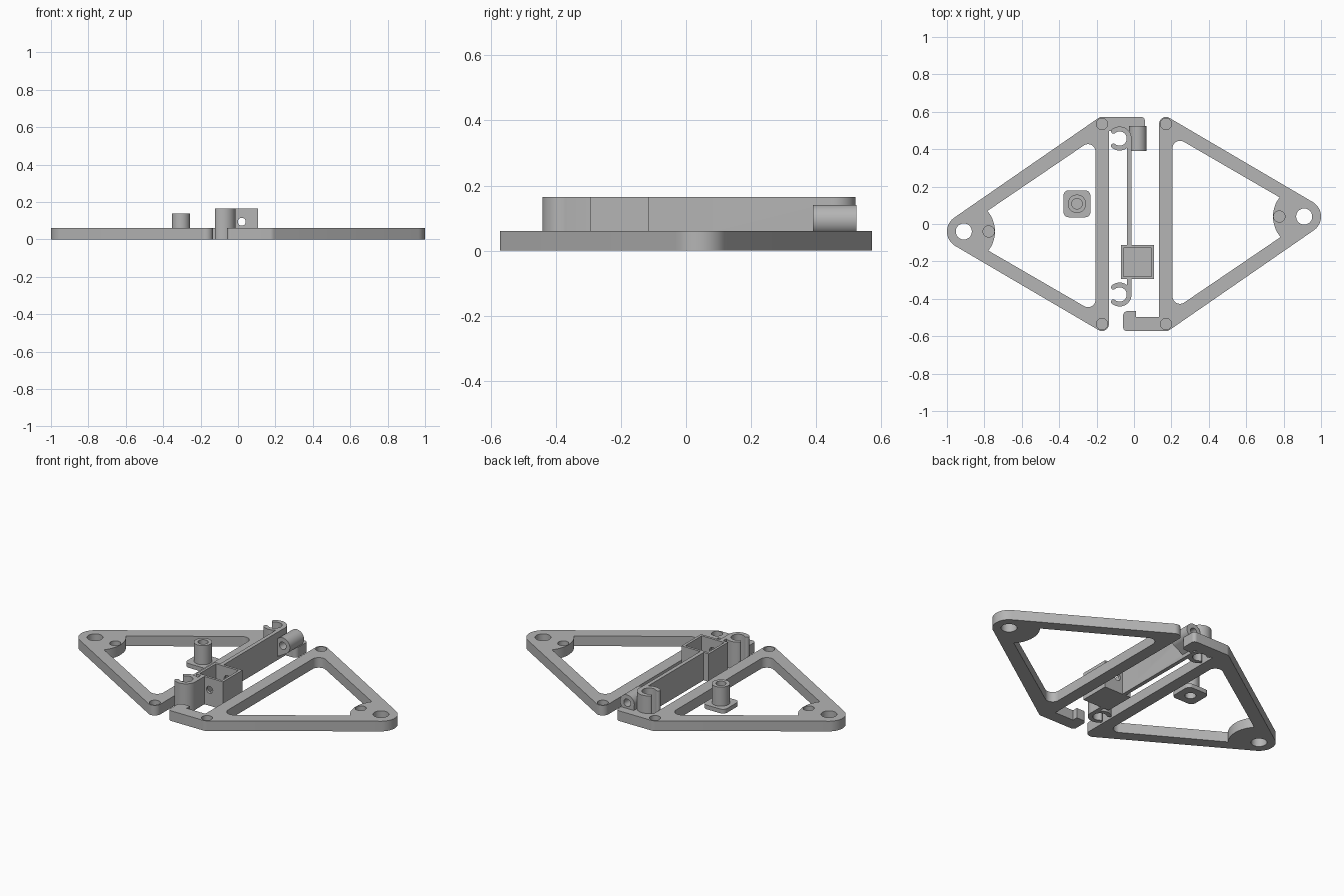
import bpy, bmesh
from math import sin, cos, pi, radians
from mathutils import Matrix
from mathutils.geometry import convex_hull_2d

if "Cube" in bpy.data.objects:
    bpy.data.objects.remove(bpy.data.objects["Cube"])

GREY = (0.46, 0.46, 0.46, 1)
grey = bpy.data.materials.new("plain_grey")
grey.use_nodes = True
grey.diffuse_color = GREY
grey.node_tree.nodes["Principled BSDF"].inputs["Base Color"].default_value = GREY

THICK, TALL = 0.06, 0.165


def ring(x, y, r, a0=0, a1=360, n=48):
    full = a1 - a0 == 360
    steps = n if full else n - 1
    angles = [radians(a0 + (a1 - a0) * i / steps) for i in range(n)]
    return [(x + r * cos(a), y + r * sin(a)) for a in angles]


def hull(points):
    return [points[i] for i in convex_hull_2d(points)]


def prism(name, outline, low, high, along_y=False):
    """Extrude an outline along z, or an x-z outline along y."""
    bm = bmesh.new()
    face = bm.faces.new([bm.verts.new((x, y, low)) for x, y in outline])
    top = bmesh.ops.extrude_face_region(bm, geom=[face])["geom"]
    bmesh.ops.translate(bm, vec=(0, 0, high - low),
                        verts=[v for v in top if isinstance(v, bmesh.types.BMVert)])
    if along_y:
        for v in bm.verts:
            v.co = v.co.xzy
    bmesh.ops.recalc_face_normals(bm, faces=bm.faces)
    mesh = bpy.data.meshes.new(name)
    bm.to_mesh(mesh)
    bm.free()
    obj = bpy.data.objects.new(name, mesh)
    bpy.context.collection.objects.link(obj)
    return obj


def rect(x0, x1, y0, y1):
    return [(x0, y0), (x1, y0), (x1, y1), (x0, y1)]


def combine(obj, operation, *others):
    for other in others:
        mod = obj.modifiers.new("combine", "BOOLEAN")
        mod.operation, mod.solver, mod.object = operation, "EXACT", other
        graph = bpy.context.evaluated_depsgraph_get()
        mesh = bpy.data.meshes.new_from_object(obj.evaluated_get(graph))
        obj.modifiers.clear()
        obj.data = mesh
        bpy.data.objects.remove(other)
    return obj


def finish(obj):
    obj.data.materials.clear()
    obj.data.materials.append(grey)
    obj.data.shade_smooth()
    obj.data.set_sharp_from_angle(angle=radians(30))
    return obj


# Left triangular frame with its hook arm
CORNER_X, CORNER_Y, APEX = 0.171, 0.535, (0.91, 0.04)
frame = prism("left_frame", hull(ring(CORNER_X, CORNER_Y, 0.037)
                                 + ring(CORNER_X, -CORNER_Y, 0.037)
                                 + ring(*APEX, 0.09)), 0, THICK)
window = prism("window", hull(ring(0.246, 0.405, 0.04) + ring(0.246, -0.387, 0.04)
                              + [(0.95, 0.043)]), -0.1, 0.2)
combine(window, "DIFFERENCE", prism("pad", ring(*APEX, 0.167), -0.2, 0.3))
combine(frame, "DIFFERENCE", window)
hook_end = ring(-0.038, -0.552, 0.02)
arm = prism("arm", hull(hook_end + [(-0.058, -0.497), (CORNER_X, -0.497),
                                    (CORNER_X, -0.572)]), 0, THICK)
tooth = prism("tooth", hull(hook_end + ring(-0.033, -0.49, 0.025)
                            + [(0.011, -0.465), (0.011, -0.55)]), 0, THICK)
combine(frame, "UNION", arm, tooth)

# Through hole at the tip and blind sockets
combine(frame, "DIFFERENCE", prism("tip_hole", ring(*APEX, 0.043), -0.1, 0.2))
for x, y in [(CORNER_X, CORNER_Y), (CORNER_X, -CORNER_Y), (0.777, 0.04)]:
    combine(frame, "DIFFERENCE", prism("socket", ring(x, y, 0.03), 0.025, 0.2))
finish(frame)

# Right frame is the same part turned half way round
turned = bpy.data.objects.new("right_frame", frame.data.copy())
turned.data.transform(Matrix.Rotation(pi, 4, "Z"))
bpy.context.collection.objects.link(turned)

# Central bar with a spring clip at each end
bar = prism("central_bar", rect(-0.037, -0.014, -0.377, 0.457), 0, TALL)
CLIP_X, OUTER, INNER, OPEN = -0.077, 0.064, 0.038, 130
middle, lip = (OUTER + INNER) / 2, (OUTER - INNER) / 2
for y in (-0.377, 0.457):
    a = radians(OPEN)
    lips = [ring(CLIP_X + middle * cos(s * a), y + s * middle * sin(a), lip,
                 s * OPEN - (0 if s > 0 else 180), s * OPEN + (180 if s > 0 else 0), 12)
            for s in (1, -1)]
    outline = (ring(CLIP_X, y, OUTER, -OPEN, OPEN) + lips[0][1:-1]
               + ring(CLIP_X, y, INNER, OPEN, -OPEN) + lips[1][1:-1])
    combine(bar, "UNION", prism("clip", outline, 0, TALL))

# Open box and teardrop tube on the bar, sharing one bore line
BORE = (0.02, 0.094)
box = prism("box", rect(-0.07, 0.108, -0.295, -0.113), 0, TALL)
tube = prism("tube", hull(ring(*BORE, 0.047) + [(-0.02, 0.018), (-0.02, 0.115)]),
             0.39, 0.523, along_y=True)
combine(bar, "UNION", box, tube)
pocket = prism("pocket", rect(-0.055, 0.093, -0.28, -0.128), 0.02, 0.3)
combine(bar, "DIFFERENCE", pocket,
        prism("box_bore", ring(*BORE, 0.021), -0.33, -0.08, along_y=True),
        prism("tube_bore", ring(*BORE, 0.022), 0.36, 0.56, along_y=True))
finish(bar)

# Loose knob: rounded base, stem and sockets at both ends
KNOB = (-0.305, 0.108)
corners = []
for sx in (-1, 1):
    for sy in (-1, 1):
        corners += ring(KNOB[0] + sx * 0.044, KNOB[1] + sy * 0.044, 0.028)
knob = prism("knob", hull(corners), 0, 0.025)
combine(knob, "UNION", prism("stem", ring(*KNOB, 0.049), 0.01, 0.138))
combine(knob, "DIFFERENCE",
        prism("top_socket", ring(*KNOB, 0.028), 0.08, 0.3),
        prism("base_socket", ring(*KNOB, 0.03), -0.1, 0.04))
finish(knob)
